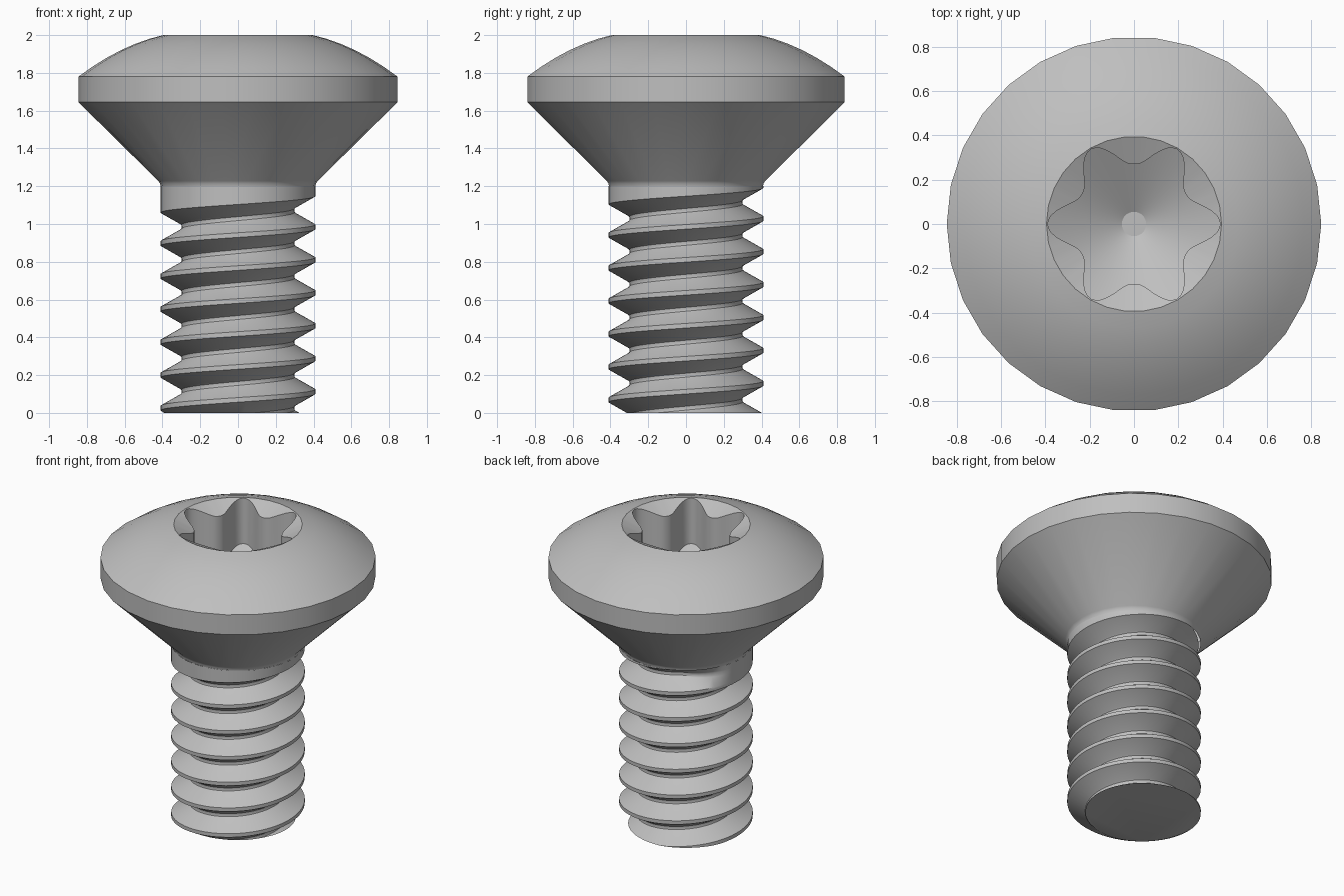
import bpy
import bmesh
from math import sin, cos, tan, pi, radians, floor

cube = bpy.data.objects.get("Cube")
if cube:
    bpy.data.objects.remove(cube, do_unlink=True)

steel = bpy.data.materials.new("grey steel")
steel.use_nodes = True
colour = (0.52, 0.52, 0.52, 1)
steel.diffuse_color = colour
steel.node_tree.nodes["Principled BSDF"].inputs["Base Color"].default_value = colour

SIDES = 30        # facets round the head
RIM = 0.395       # radius of the opening in the head
TOP = 2.0


def add_object(name, bm):
    """Turn a bmesh into a smooth object with sharp creases."""
    bmesh.ops.remove_doubles(bm, verts=bm.verts, dist=1e-5)
    mesh = bpy.data.meshes.new(name)
    bm.to_mesh(mesh)
    bm.free()
    mesh.materials.append(steel)
    obj = bpy.data.objects.new(name, mesh)
    bpy.context.collection.objects.link(obj)
    bpy.ops.object.select_all(action="DESELECT")
    obj.select_set(True)
    bpy.context.view_layer.objects.active = obj
    bpy.ops.object.shade_smooth_by_angle(angle=radians(30))
    return obj


def skin(bm, rings, closed):
    """Join rings of points, listed bottom to top, outward facing."""
    rows = [[bm.verts.new(p) for p in ring] for ring in rings]
    n = len(rows[0])
    for low, high in zip(rows, rows[1:]):
        for i in range(n if closed else n - 1):
            j = (i + 1) % n
            bm.faces.new((low[i], low[j], high[j], high[i]))
    return rows


def polar(r, a, z):
    return (r * cos(a), r * sin(a), z)


# Head: countersunk cone, straight band and raised dome
profile = [(0.41, 1.2), (0.413, 1.215), (0.422, 1.228), (0.845, 1.645), (0.845, 1.78)]
DOME_STEPS = 6
for k in range(1, DOME_STEPS + 1):
    t = k / DOME_STEPS
    profile.append((0.845 + (RIM - 0.845) * t,
                    1.78 + (TOP - 1.78) * t + 0.12 * t * (1 - t)))
bm = bmesh.new()
skin(bm, [[polar(r, 2 * pi * i / SIDES, z) for i in range(SIDES)]
          for r, z in profile], True)
add_object("head", bm)

# Drive socket: shallow lead-in cone, six-lobed wall, conical floor
STEPS = SIDES * 4
angles = [2 * pi * i / STEPS for i in range(STEPS)]
facet = 2 * pi / SIDES


def rim_radius(a):
    return RIM * cos(facet / 2) / cos(a % facet - facet / 2)


def lobe_radius(a):
    return 0.27 + 0.119 * ((1 + cos(6 * a)) / 2) ** 1.3


def floor_height(r):
    return 1.69 - (0.39 - r) * tan(radians(30))


TIP = 0.055
socket = [
    [polar(rim_radius(a), a, TOP) for a in angles],
    [polar(lobe_radius(a), a, TOP - (RIM - lobe_radius(a)) * tan(radians(25))) for a in angles],
    [polar(lobe_radius(a), a, floor_height(lobe_radius(a))) for a in angles],
    [polar(TIP, a, floor_height(TIP)) for a in angles],
]
bm = bmesh.new()
rows = skin(bm, socket, True)
bm.faces.new(rows[-1])
add_object("drive_socket", bm)

# Threaded shank: one right-hand helical groove that fades out under the head
PITCH, START, CREST, SHANK_TOP = 0.1745, 0.1125, 0.41, 1.2
GROOVE = [(0.0, 0), (0.07, 0), (0.4, 0.102), (0.44, 0.11),
          (0.5, 0.112), (0.56, 0.11), (0.6, 0.102), (0.93, 0), (1.0, 0)]
COLUMNS = 60


def groove_depth(phase):
    for (p, d), (q, e) in zip(GROOVE, GROOVE[1:]):
        if phase <= q:
            return d + (e - d) * (phase - p) / (q - p)
    return 0


def shank_point(column, turn, phase):
    share = column / COLUMNS
    z = START + PITCH * (turn + phase + share)
    z = min(max(z, 0), SHANK_TOP)
    along = (z - START) / PITCH - share
    fade = min(max((5.45 - floor(along + 1e-6) - share) / 0.12, 0), 1)
    depth = groove_depth(max(along - floor(along + 1e-6), 0)) * fade
    return polar(CREST - depth, 2 * pi * share, z)


bm = bmesh.new()
skin(bm, [[shank_point(c, turn, phase) for c in range(COLUMNS + 1)]
          for turn in range(-3, 8) for phase, _ in GROOVE[:-1]], False)
bmesh.ops.remove_doubles(bm, verts=bm.verts, dist=1e-5)
bmesh.ops.dissolve_degenerate(bm, edges=bm.edges, dist=1e-5)

# Flat end of the shank
loose = [v for v in bm.verts if not v.link_faces]
bmesh.ops.delete(bm, geom=loose, context="VERTS")
end = [e for e in bm.edges if e.is_boundary and all(v.co.z < 1e-4 for v in e.verts)]
bmesh.ops.edgeloop_fill(bm, edges=end)
bmesh.ops.recalc_face_normals(bm, faces=bm.faces)
add_object("threaded_shank", bm)
